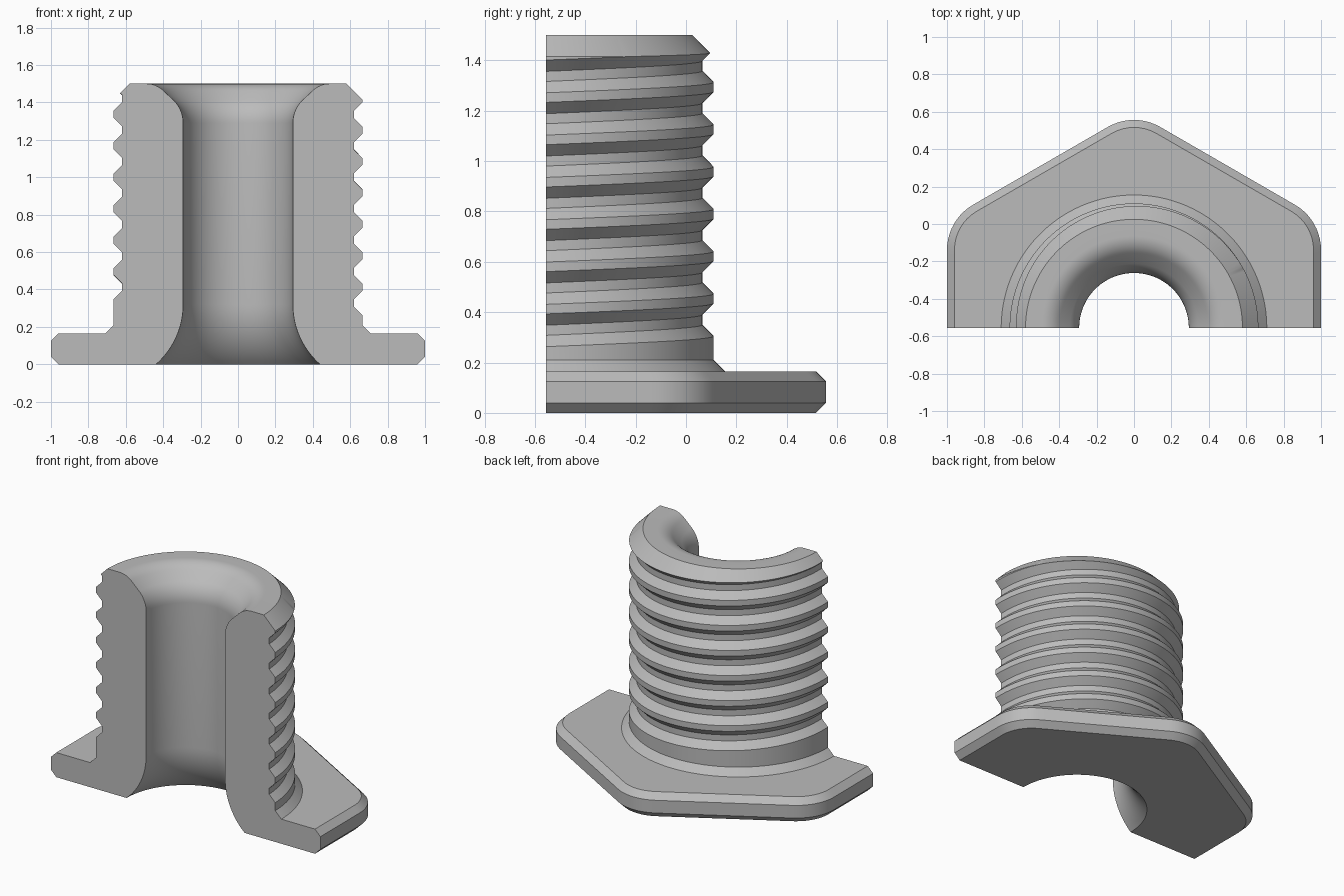
import bpy, bmesh
from math import sin, cos, tan, radians, sqrt, pi

cube = bpy.data.objects.get("Cube")
if cube:
    bpy.data.objects.remove(cube, do_unlink=True)

AXIS_Y = -0.555            # the cut plane passes through the bore axis
HEIGHT, SEGMENTS = 1.5, 120
BORE = 0.293
CREST, ROOT = 0.665, 0.62
PITCH, TURNS, FIRST_GROOVE = 0.168, 7, 0.328
FLANGE_TOP, BEVEL, CORNER = 0.165, 0.04, 0.28


def hex_radius(angle, inset):
    """Distance from the axis to a rounded hexagon with unit apothem."""
    phi = abs((angle + pi / 6) % (pi / 3) - pi / 6)
    apothem, r = 1 - inset, CORNER - inset
    core = apothem - r
    if apothem * tan(phi) <= core * tan(pi / 6):
        return apothem / cos(phi)
    centre, psi = core / cos(pi / 6), pi / 6 - phi
    return centre * cos(psi) + sqrt(r * r - (centre * sin(psi)) ** 2)


def bore_points():
    """Inner wall from the top lip down to the flared mouth."""
    pts = []
    lip_r, steps = 0.13, 8
    # rounded lip, then a 45 degree cone, then a rounded throat
    for i in range(steps + 1):
        a = radians(45) * i / steps
        pts.append((0.49 - lip_r * sin(a), HEIGHT - lip_r * (1 - cos(a))))
    throat_r = 0.17
    for i in range(steps + 1):
        a = radians(45) * (1 - i / steps)
        pts.append((BORE + throat_r * (1 - cos(a)), 1.29 + throat_r * sin(a)))
    flare_r, flare_top = 0.426, 0.32
    for i in range(13):
        a = radians(48.7) * i / 12
        pts.append((BORE + flare_r * (1 - cos(a)), flare_top - flare_r * sin(a)))
    pts[-1] = (pts[-1][0], 0)
    return pts


def thread_points(angle):
    """Outer wall at one angle: helical grooves clipped by the top chamfer."""
    pts = []
    depth, half = CREST - ROOT, 0.02
    rim = 0.58
    limit = rim + HEIGHT
    for k in range(TURNS):
        z = FIRST_GROOVE + PITCH * (k + angle / (2 * pi))
        rise = min(depth, (limit - ROOT - z - half) / 2)
        pts += [(CREST, z - half - depth), (ROOT, z - half),
                (ROOT, z + half), (ROOT + rise, z + half + rise)]
    top = max(limit - CREST, pts[-1][1] + 0.0005)
    return pts + [(limit - top, top), (rim, HEIGHT)]


def section(angle):
    """Closed radial section of flange, sleeve and bore."""
    inner, outer = hex_radius(angle, BEVEL), hex_radius(angle, 0)
    flange = [(inner, 0), (outer, BEVEL),
              (outer, FLANGE_TOP - BEVEL), (inner, FLANGE_TOP)]
    neck = [(CREST + 0.045, FLANGE_TOP), (CREST, FLANGE_TOP + 0.045)]
    return flange + neck + thread_points(angle) + bore_points()


# Sweep the section half a turn and cap both cut faces
bm = bmesh.new()
rings = []
for i in range(SEGMENTS + 1):
    a = pi * i / SEGMENTS
    rings.append([bm.verts.new((r * cos(a), AXIS_Y + r * sin(a), z))
                  for r, z in section(a)])
count = len(rings[0])
for ring, following in zip(rings, rings[1:]):
    for j in range(count):
        n = (j + 1) % count
        bm.faces.new((ring[j], following[j], following[n], ring[n]))
bm.faces.new(rings[0])
bm.faces.new(rings[-1][::-1])
bmesh.ops.recalc_face_normals(bm, faces=bm.faces[:])

mesh = bpy.data.meshes.new("half_threaded_bushing")
bm.to_mesh(mesh)
bm.free()
bushing = bpy.data.objects.new("half_threaded_bushing", mesh)
bpy.context.collection.objects.link(bushing)

# Plain grey finish
grey = bpy.data.materials.new("plain_grey")
grey.use_nodes = True
colour = (0.5, 0.5, 0.5, 1)
grey.diffuse_color = colour
grey.node_tree.nodes["Principled BSDF"].inputs["Base Color"].default_value = colour
mesh.materials.append(grey)

bpy.ops.object.select_all(action="DESELECT")
bushing.select_set(True)
bpy.context.view_layer.objects.active = bushing
bpy.ops.object.shade_smooth_by_angle(angle=radians(25))
